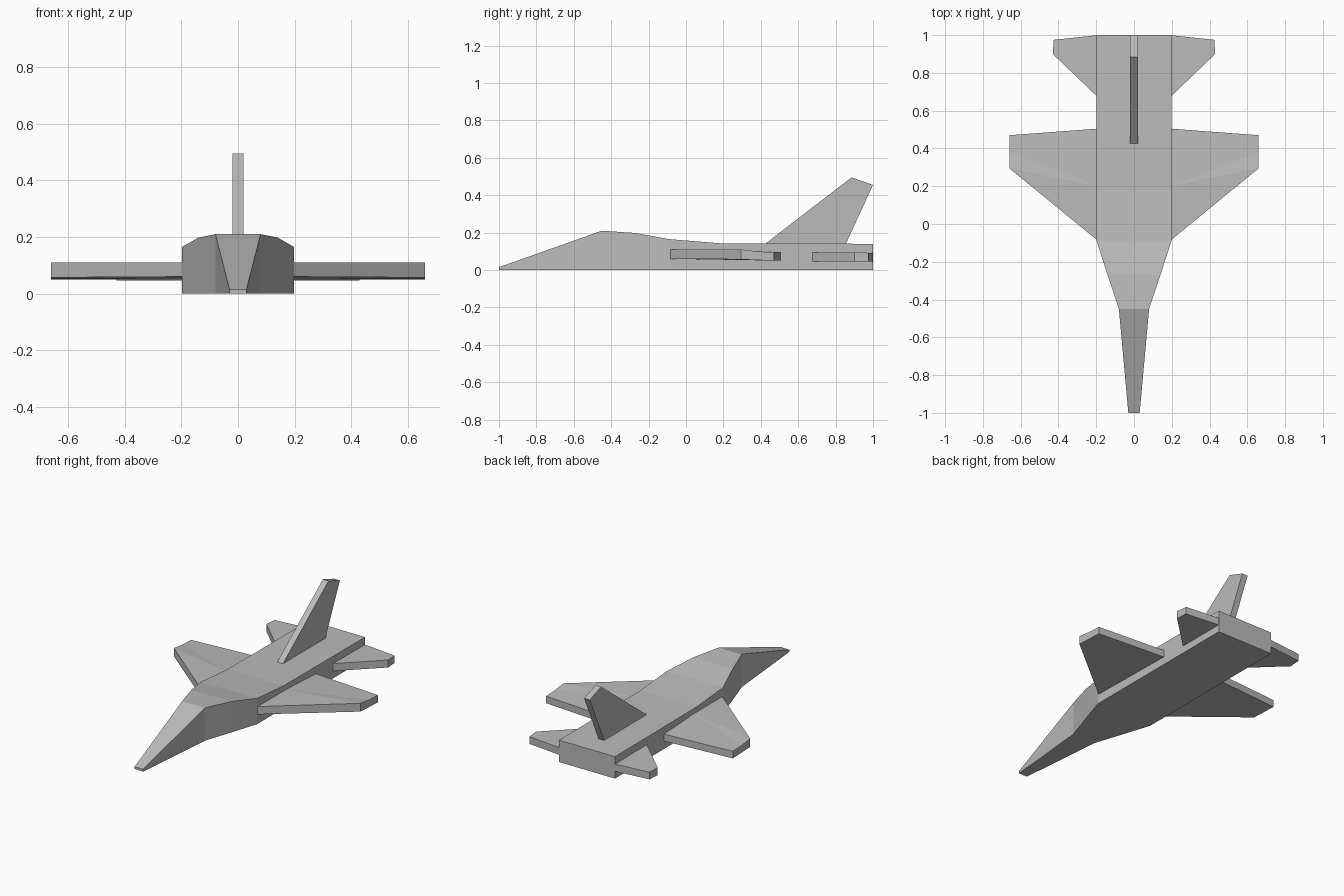
import bpy
import bmesh

cube = bpy.data.objects.get("Cube")
if cube:
    bpy.data.objects.remove(cube, do_unlink=True)

GREY = (0.5, 0.5, 0.5, 1)
grey = bpy.data.materials.new("plain grey")
grey.use_nodes = True
grey.diffuse_color = GREY
grey.node_tree.nodes["Principled BSDF"].inputs["Base Color"].default_value = GREY


def slab(name, lower, upper):
    """Closed solid between two matching outlines."""
    bm = bmesh.new()
    lo = [bm.verts.new(p) for p in lower]
    hi = [bm.verts.new(p) for p in upper]
    bm.faces.new(lo)
    bm.faces.new(hi)
    n = len(lo)
    for i in range(n):
        j = (i + 1) % n
        bm.faces.new((lo[i], lo[j], hi[j], hi[i]))
    bmesh.ops.triangulate(bm, faces=[f for f in bm.faces if len(f.verts) > 4])
    bmesh.ops.recalc_face_normals(bm, faces=bm.faces)
    mesh = bpy.data.meshes.new(name)
    bm.to_mesh(mesh)
    bm.free()
    mesh.materials.append(grey)
    obj = bpy.data.objects.new(name, mesh)
    bpy.context.collection.objects.link(obj)
    return obj


def fuselage(stations):
    """Box sections (y, half width, height) joined along the body."""
    bm = bmesh.new()
    rings = [[bm.verts.new(p) for p in
              ((-w, y, 0), (w, y, 0), (w, y, h), (-w, y, h))]
             for y, w, h in stations]
    for a, b in zip(rings, rings[1:]):
        for i in range(4):
            j = (i + 1) % 4
            bm.faces.new((a[i], a[j], b[j], b[i]))
    bm.faces.new(rings[0])
    bm.faces.new(rings[-1])
    bmesh.ops.recalc_face_normals(bm, faces=bm.faces)
    mesh = bpy.data.meshes.new("fuselage")
    bm.to_mesh(mesh)
    bm.free()
    mesh.materials.append(grey)
    bpy.context.collection.objects.link(bpy.data.objects.new("fuselage", mesh))


# Body with pointed nose, raised canopy line and flat belly
fuselage([(-1, 0.03, 0.015), (-0.45, 0.08, 0.21), (-0.27, 0.14, 0.198),
          (-0.09, 0.198, 0.165), (0.18, 0.198, 0.143), (1, 0.198, 0.14)])

# Wing and tailplane outlines: x, y, underside z, top z
wing = [(0.19, -0.09, 0.06, 0.11), (0.66, 0.295, 0.057, 0.11),
        (0.66, 0.38, 0.053, 0.099), (0.66, 0.47, 0.05, 0.095),
        (0.19, 0.505, 0.05, 0.095), (0.19, 0.2, 0.055, 0.11)]
tailplane = [(0.19, 0.67, 0.046, 0.094), (0.43, 0.9, 0.046, 0.094),
             (0.425, 0.975, 0.046, 0.092), (0.19, 1, 0.046, 0.092)]

for side, s in (("left", 1), ("right", -1)):
    for part, outline in (("wing", wing), ("tailplane", tailplane)):
        slab(f"{side}_{part}",
             [(s * x, y, lo) for x, y, lo, hi in outline],
             [(s * x, y, hi) for x, y, lo, hi in outline])

# Swept upright fin
fin = [(0.41, 0.13), (0.885, 0.495), (1, 0.455), (0.85, 0.13)]
slab("tail_fin", [(-0.02, y, z) for y, z in fin], [(0.02, y, z) for y, z in fin])
